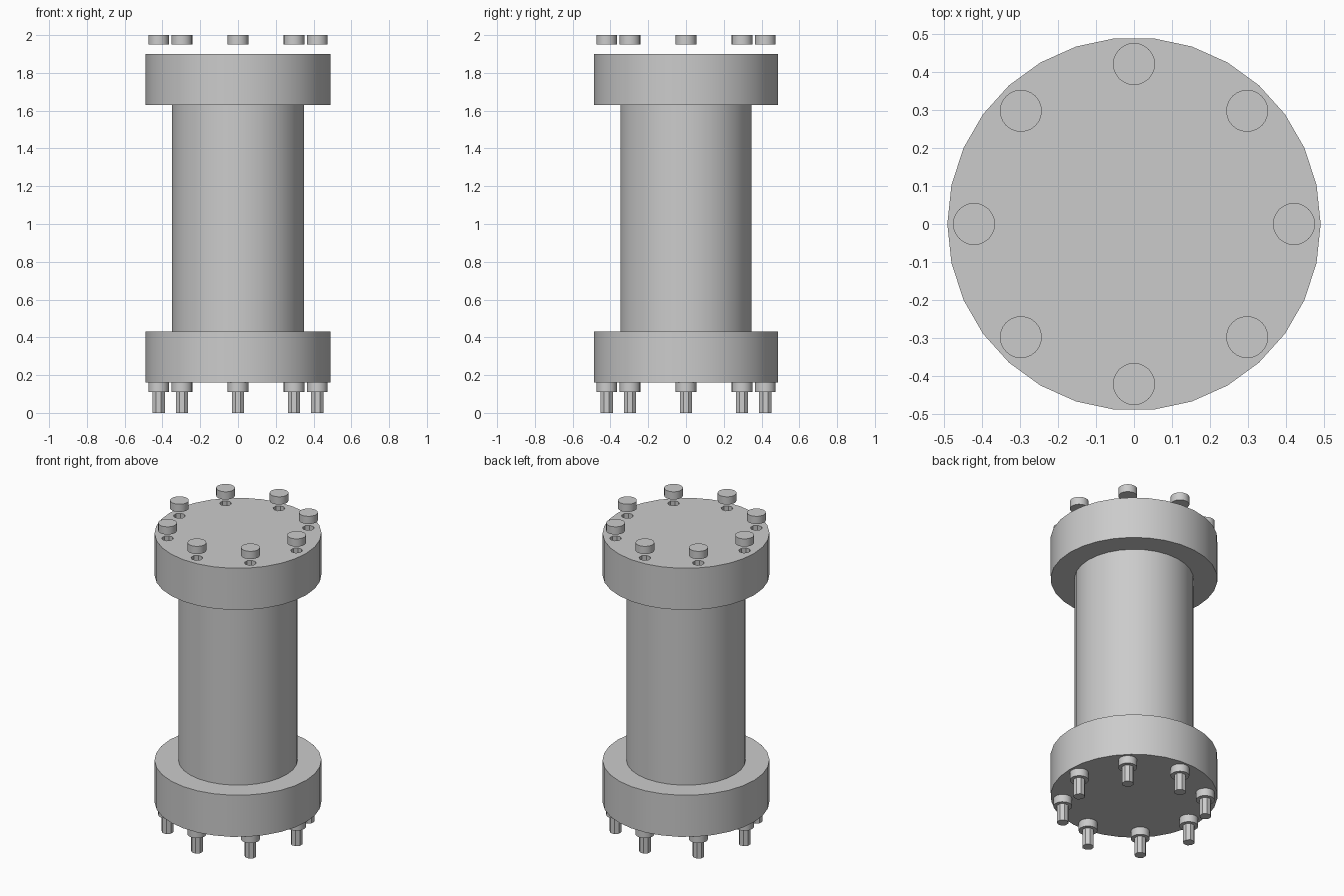
import bpy
from math import cos, sin, tau, radians
import bmesh
from mathutils import Matrix

cube = bpy.data.objects.get("Cube")
if cube:
    bpy.data.objects.remove(cube, do_unlink=True)

GREY = (0.6, 0.6, 0.6, 1)
metal = bpy.data.materials.new("plain grey metal")
metal.use_nodes = True
metal.diffuse_color = GREY
metal.node_tree.nodes["Principled BSDF"].inputs["Base Color"].default_value = GREY

BOLTS = 8
BOLT_CIRCLE = 0.42
CENTRE = [(0, 0)]
RING = [(BOLT_CIRCLE * cos(i * tau / BOLTS), BOLT_CIRCLE * sin(i * tau / BOLTS))
        for i in range(BOLTS)]


def smooth(mesh):
    mesh.shade_smooth()
    mesh.set_sharp_from_angle(angle=radians(30))


def cylinders(name, radius, bottom, top, sides, places=CENTRE, turn=0.0):
    """One object holding an upright capped cylinder at every place."""
    bm = bmesh.new()
    for x, y in places:
        place = Matrix.Translation((x, y, (bottom + top) / 2)) @ Matrix.Rotation(turn, 4, "Z")
        bmesh.ops.create_cone(bm, cap_ends=True, segments=sides, radius1=radius,
                              radius2=radius, depth=top - bottom, matrix=place)
    mesh = bpy.data.meshes.new(name)
    bm.to_mesh(mesh)
    bm.free()
    mesh.materials.append(metal)
    smooth(mesh)
    obj = bpy.data.objects.new(name, mesh)
    bpy.context.collection.objects.link(obj)
    return obj


# Column and its two flanges
QUARTER = tau / 4  # puts a corner on the x axis
cylinders("column", 0.35, 0.43, 1.63, 30, turn=QUARTER)
cylinders("bottom_flange", 0.49, 0.16, 0.43, 30, turn=QUARTER)
top_flange = cylinders("top_flange", 0.49, 1.63, 1.9, 30, turn=QUARTER)

# Blind bolt holes in the top flange
EIGHTH_TURN = tau / 16
cutter = cylinders("bolt_hole_cutter", 0.035, 1.84, 1.95, 8, RING, EIGHTH_TURN)
cutter.hide_render = True
cut = top_flange.modifiers.new("bolt holes", "BOOLEAN")
cut.operation = "DIFFERENCE"
cut.solver = "EXACT"
cut.object = cutter
bpy.context.view_layer.update()
graph = bpy.context.evaluated_depsgraph_get()
drilled = bpy.data.meshes.new_from_object(top_flange.evaluated_get(graph))
top_flange.modifiers.clear()
top_flange.data = drilled
smooth(drilled)
bpy.data.objects.remove(cutter, do_unlink=True)

# Lifted bolt heads above, nuts and bolt shanks below
cylinders("top_bolt_heads", 0.055, 1.95, 2.0, 24, RING)
cylinders("bottom_nuts", 0.055, 0.11, 0.16, 24, RING)
cylinders("bottom_bolt_shanks", 0.035, 0.0, 0.11, 8, RING, EIGHTH_TURN)
